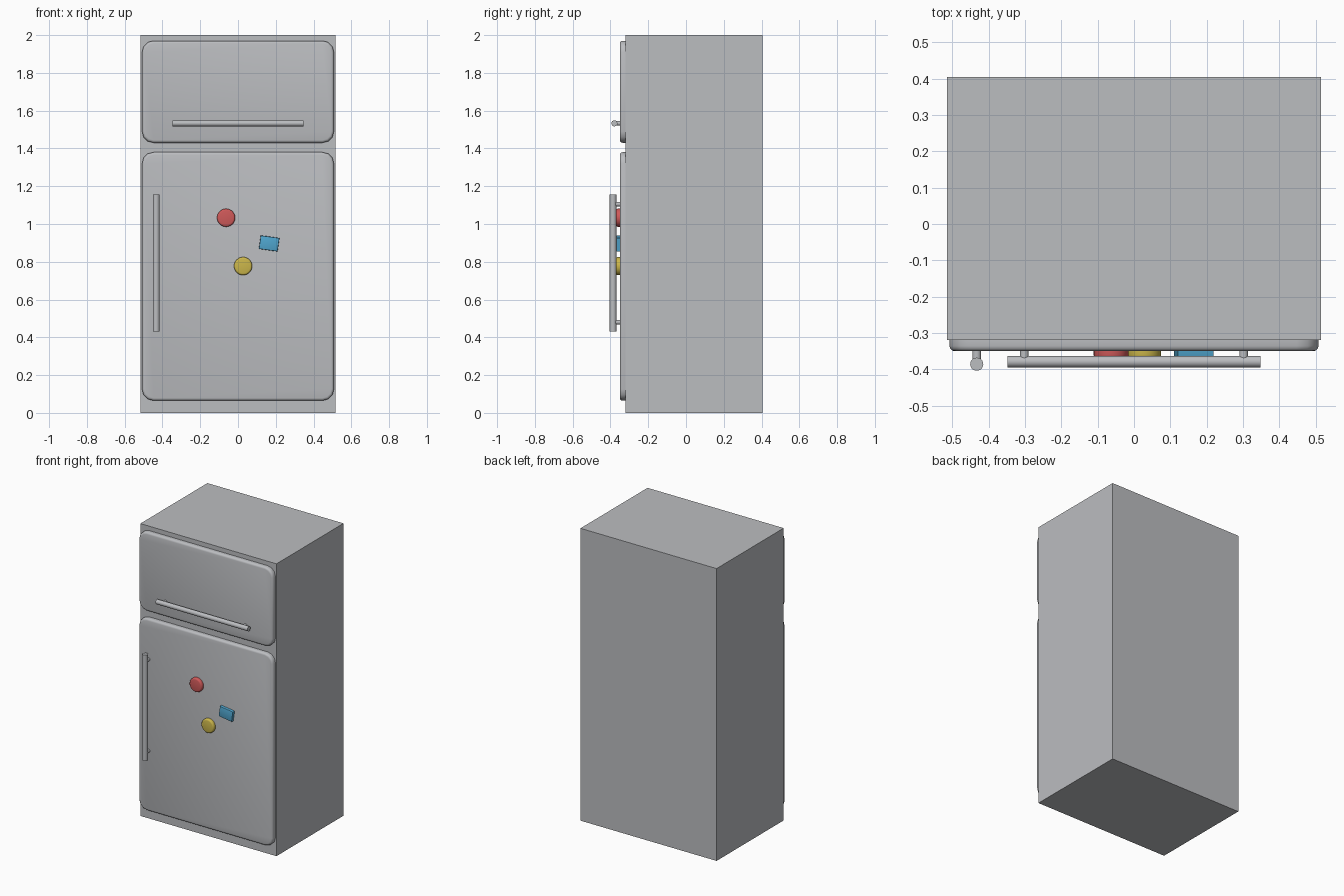
import bpy, bmesh, math
from mathutils import Matrix, Vector

old = bpy.data.objects.get("Cube")
if old:
    bpy.data.objects.remove(old, do_unlink=True)


def material(name, rgb):
    m = bpy.data.materials.new(name)
    m.use_nodes = True
    m.diffuse_color = (*rgb, 1)
    m.node_tree.nodes["Principled BSDF"].inputs["Base Color"].default_value = (*rgb, 1)
    return m


enamel = material("grey enamel", (0.50, 0.51, 0.53))
red = material("red magnet", (0.62, 0.10, 0.10))
yellow = material("yellow magnet", (0.60, 0.47, 0.07))
blue = material("blue magnet", (0.08, 0.38, 0.62))


def finish(name, bm, mat, smooth=True):
    bmesh.ops.recalc_face_normals(bm, faces=bm.faces)
    me = bpy.data.meshes.new(name)
    bm.to_mesh(me)
    bm.free()
    me.materials.append(mat)
    ob = bpy.data.objects.new(name, me)
    bpy.context.collection.objects.link(ob)
    if smooth:
        bpy.ops.object.select_all(action='DESELECT')
        ob.select_set(True)
        bpy.context.view_layer.objects.active = ob
        bpy.ops.object.shade_smooth_by_angle(angle=math.radians(40))
    return ob


def box(lo, hi):
    lo, hi = Vector(lo), Vector(hi)
    bm = bmesh.new()
    bmesh.ops.create_cube(bm, size=1, matrix=Matrix.Translation((lo + hi) / 2)
                          @ Matrix.Diagonal((*(hi - lo), 1)))
    return bm


def bevel_front(bm, width, segments):
    front = min(v.co.y for v in bm.verts)
    edges = [e for e in bm.edges if all(v.co.y < front + 1e-4 for v in e.verts)]
    bmesh.ops.bevel(bm, geom=edges, offset=width, segments=segments,
                    profile=0.5, affect='EDGES')


def rod(name, a, b, radius):
    a, b = Vector(a), Vector(b)
    bm = bmesh.new()
    turn = (b - a).to_track_quat('Z', 'Y').to_matrix().to_4x4()
    bmesh.ops.create_cone(bm, cap_ends=True, segments=24, radius1=radius,
                          radius2=radius, depth=(b - a).length,
                          matrix=Matrix.Translation((a + b) / 2) @ turn)
    return finish(name, bm, enamel)


# Cabinet
finish("cabinet", box((-0.515, -0.32, 0), (0.515, 0.405, 2)), enamel, False)

# Doors: rounded corners, then a softened front rim
for name, z0, z1 in (("freezer_door", 1.43, 1.97), ("fridge_door", 0.065, 1.38)):
    bm = box((-0.508, -0.35, z0), (0.508, -0.32, z1))
    corners = [e for e in bm.edges if abs(e.verts[0].co.y - e.verts[1].co.y) > 0.01]
    bmesh.ops.bevel(bm, geom=corners, offset=0.06, segments=3,
                    profile=0.5, affect='EDGES')
    bevel_front(bm, 0.014, 3)
    finish(name, bm, enamel)

# Handles and their posts
rod("freezer_handle", (-0.348, -0.379, 1.533), (0.348, -0.379, 1.533), 0.016)
for side, x in (("right", -0.302), ("left", 0.302)):
    rod("freezer_handle_post_" + side, (x, -0.345, 1.533), (x, -0.379, 1.533), 0.012)
rod("fridge_handle", (-0.433, -0.386, 0.43), (-0.433, -0.386, 1.155), 0.018)
for end, z in (("lower", 0.48), ("upper", 1.105)):
    rod("fridge_handle_post_" + end, (-0.433, -0.345, z), (-0.433, -0.386, z), 0.012)

# Round magnets
for name, x, z, mat in (("red_magnet", -0.063, 1.033, red),
                        ("yellow_magnet", 0.027, 0.777, yellow)):
    bm = bmesh.new()
    bmesh.ops.create_cone(bm, cap_ends=True, segments=32, radius1=0.048,
                          radius2=0.048, depth=0.022,
                          matrix=Matrix.Translation((x, -0.36, z))
                          @ Matrix.Rotation(math.pi / 2, 4, 'X'))
    bevel_front(bm, 0.01, 3)
    finish(name, bm, mat)

# Tilted rectangular magnet
bm = box((-0.05, -0.369, -0.036), (0.05, -0.345, 0.036))
bevel_front(bm, 0.004, 2)
bm.transform(Matrix.Translation((0.165, 0, 0.897)) @ Matrix.Rotation(math.radians(8), 4, 'Y'))
finish("blue_magnet", bm, blue)
